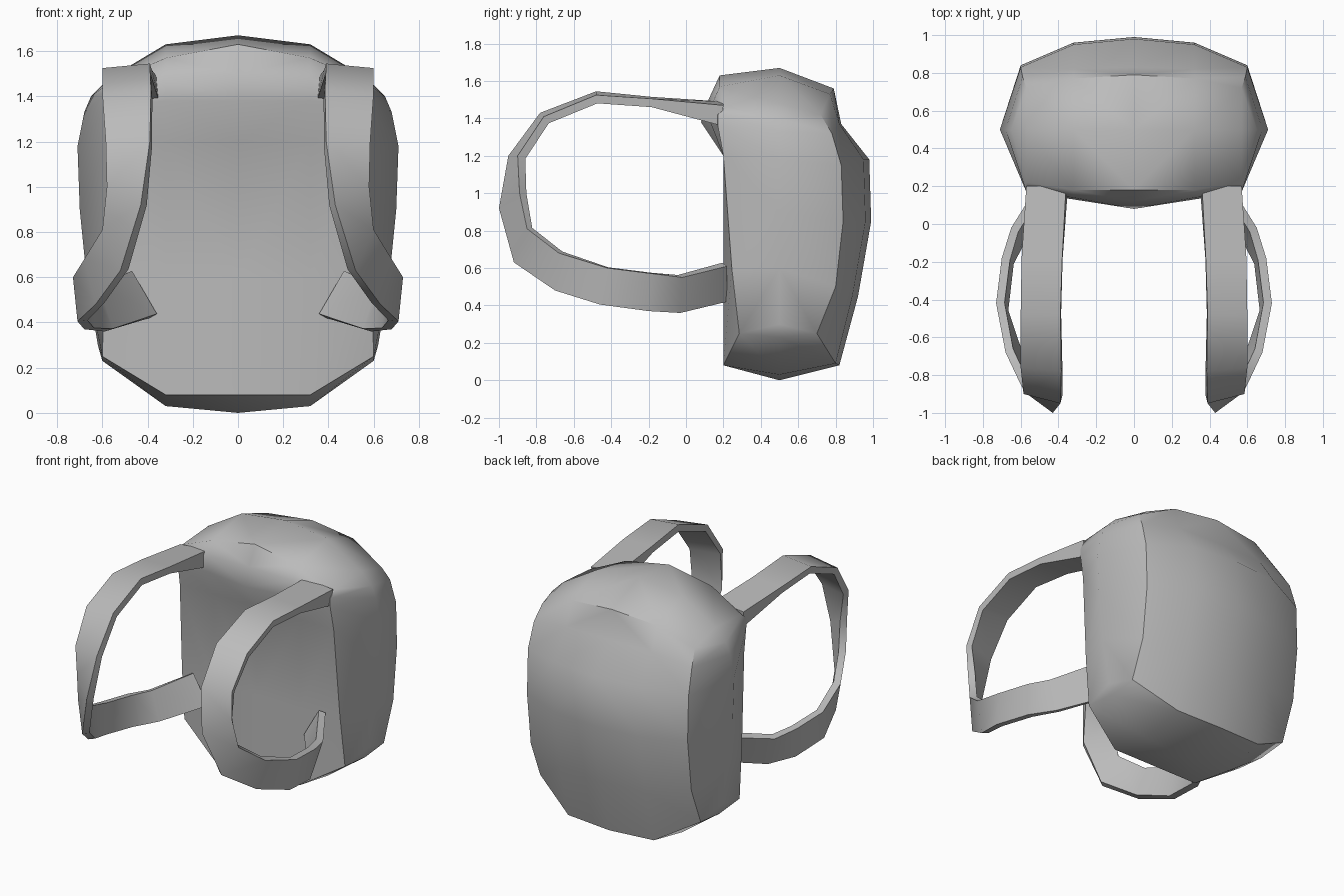
import bpy, bmesh
from mathutils import Vector

if "Cube" in bpy.data.objects:
    bpy.data.objects.remove(bpy.data.objects["Cube"])

grey = bpy.data.materials.new("grey_fabric")
grey.diffuse_color = (0.5, 0.5, 0.5, 1)
grey.use_nodes = True
grey.node_tree.nodes["Principled BSDF"].inputs["Base Color"].default_value = grey.diffuse_color


def make_object(name, bm, angle):
    bmesh.ops.remove_doubles(bm, verts=bm.verts, dist=0.0005)
    bmesh.ops.recalc_face_normals(bm, faces=bm.faces)
    mesh = bpy.data.meshes.new(name)
    bm.to_mesh(mesh)
    bm.free()
    mesh.materials.append(grey)
    ob = bpy.data.objects.new(name, mesh)
    bpy.context.collection.objects.link(ob)
    bpy.ops.object.select_all(action='DESELECT')
    ob.select_set(True)
    bpy.context.view_layer.objects.active = ob
    bpy.ops.object.shade_smooth_by_angle(angle=angle)
    return ob


# Bag: (y, z) loops at x = 0, 0.32 and 0.58, front going up, then back going down
centre = [(.2, .08), (.2, .6), (.2, 1.2), (.08, 1.38), (.12, 1.5), (.18, 1.63), (.5, 1.67),
          (.79, 1.56), (.83, 1.37), (.98, 1.18), (.99, .85), (.92, .45), (.82, .08), (.5, 0)]
middle = [(.2, .08), (.2, .6), (.2, 1.2), (.13, 1.38), (.14, 1.48), (.18, 1.57), (.5, 1.63),
          (.77, 1.53), (.82, 1.37), (.95, 1.18), (.96, .85), (.89, .45), (.80, .09), (.5, .03)]
edge = [(.285, .25), (.245, .6), (.2, 1.2), (.17, 1.36), (.17, 1.42), (.22, 1.46), (.5, 1.48),
        (.72, 1.42), (.78, 1.32), (.83, 1.15), (.84, .85), (.8, .5), (.7, .25), (.5, .23)]
edge_x = [.6, .59, .575, .57, .57, .57, .57, .57, .59, .6, .6, .6, .6, .6]
# Widest line of each side, as (x, z) at y = 0.5, going up
ridge = [(.62, .3), (.67, .6), (.70, .9), (.71, 1.18), (.68, 1.33), (.65, 1.4)]

bm = bmesh.new()
mid_loop = [bm.verts.new((0, y, z)) for y, z in centre]
n = len(centre)
for s in (-1, 1):
    loops = [mid_loop,
             [bm.verts.new((s * .32, y, z)) for y, z in middle],
             [bm.verts.new((s * x, y, z)) for x, (y, z) in zip(edge_x, edge)]]
    for a, b in zip(loops, loops[1:]):
        for i in range(n):
            j = (i + 1) % n
            bm.faces.new((a[i], a[j], b[j], b[i]))
    e = loops[2]
    r = [bm.verts.new((s * x, .5, z)) for x, z in ridge]
    for i in range(5):
        bm.faces.new((e[i], e[i + 1], r[i + 1], r[i]))
        bm.faces.new((e[12 - i], e[11 - i], r[i + 1], r[i]))
    for tri in ((e[5], e[6], r[5]), (e[6], e[7], r[5]), (e[0], e[13], r[0]), (e[13], e[12], r[0])):
        bm.faces.new(tri)
make_object("bag", bm, 0.85)

# Straps: inner and outer border of the band, from shoulder round to the lower end
inner = [(.36, .2, 1.49), (.38, -.18, 1.515), (.39, -.48, 1.545), (.385, -.78, 1.43),
         (.39, -.95, 1.2), (.43, -1, .92), (.52, -.92, .63), (.63, -.7, .48),
         (.71, -.46, .405), (.68, -.2, .37), (.59, -.03, .36), (.39, .22, .42)]
outer = [(.57, .2, 1.47), (.595, -.18, 1.505), (.6, -.48, 1.525), (.6, -.76, 1.41),
         (.585, -.9, 1.2), (.58, -.89, 1), (.6, -.85, .81), (.68, -.68, .68),
         (.73, -.42, .6), (.7, -.18, .57), (.65, -.02, .55), (.5, .22, .61)]
for s, name in ((-1, "left_strap"), (1, "right_strap")):
    bm = bmesh.new()
    rings = []
    a, b = ([Vector(p) for p in side] for side in (inner, outer))
    m = len(a)
    for i in range(m):
        lo, hi = max(i - 1, 0), min(i + 1, m - 1)
        along = (a[hi] + b[hi]) - (a[lo] + b[lo])
        inward = along.cross(b[i] - a[i]).normalized()
        if inward.dot(Vector((.45, -.2, .95)) - (a[i] + b[i]) / 2) < 0:
            inward.negate()
        d = inward * (.11 if i == 0 else .045)
        rings.append([bm.verts.new((s * p.x, p.y, p.z)) for p in (a[i], b[i], b[i] + d, a[i] + d)])
    for p, q in zip(rings, rings[1:]):
        for k in range(4):
            bm.faces.new((p[k], p[(k + 1) % 4], q[(k + 1) % 4], q[k]))
    bm.faces.new(rings[0])
    bm.faces.new(rings[-1])
    make_object(name, bm, 0.85)
